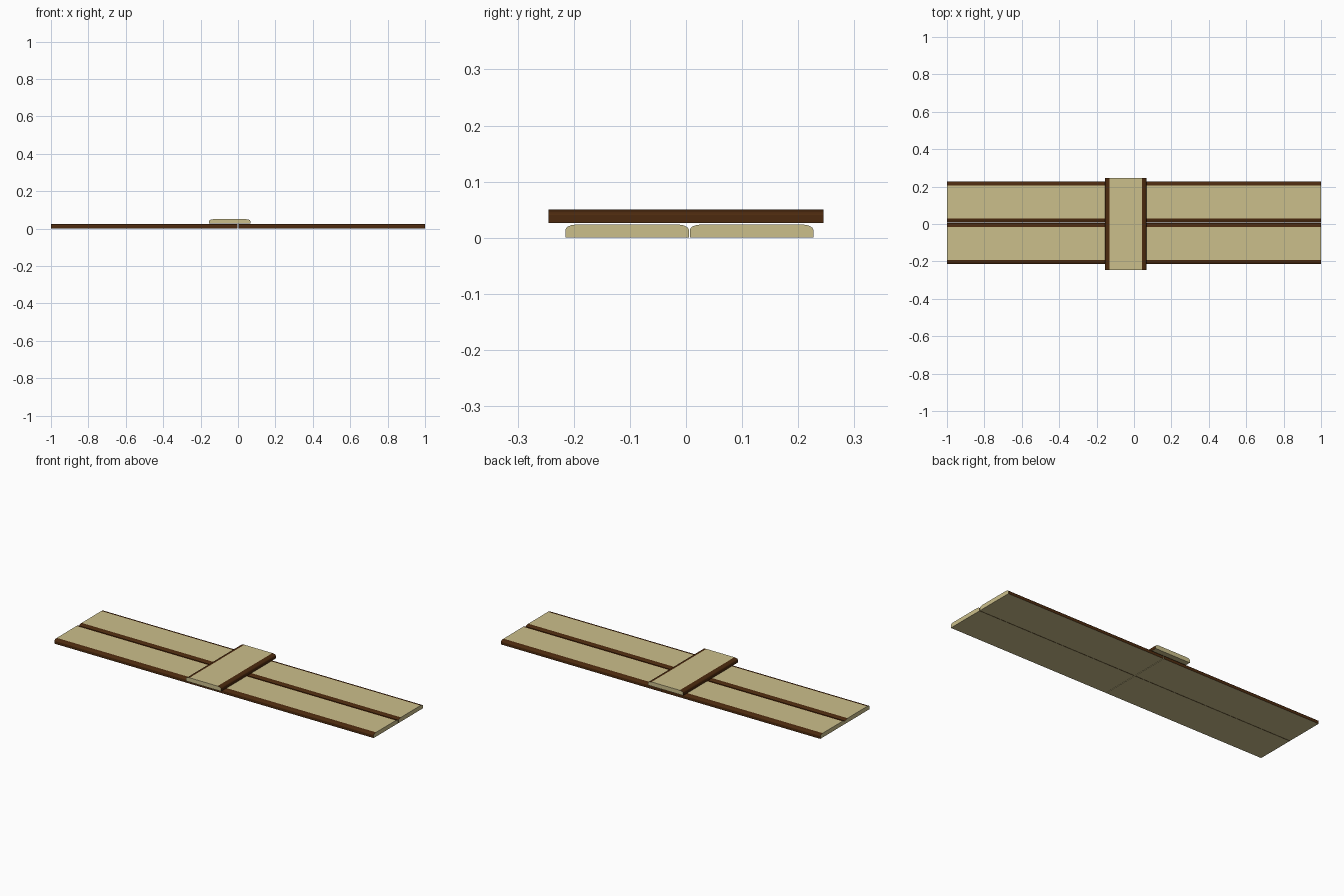
import bpy, bmesh
from mathutils import Matrix

if "Cube" in bpy.data.objects:
    bpy.data.objects.remove(bpy.data.objects["Cube"])


def make_material(name, rgb):
    m = bpy.data.materials.new(name)
    m.diffuse_color = (*rgb, 1)
    m.use_nodes = True
    m.node_tree.nodes["Principled BSDF"].inputs["Base Color"].default_value = m.diffuse_color
    return m


TAN = make_material("pale_wood", (0.60, 0.52, 0.26))
BROWN = make_material("dark_bark", (0.072, 0.023, 0.0045))

WIDTH, HEIGHT = 0.22, 0.024
# rounded edge of the plank: (inset from side, height)
EDGE = [(0, 0), (0, 0.0145), (0.0015, 0.0175), (0.0045, 0.020),
        (0.011, 0.0225), (0.022, HEIGHT)]


def plank(name, length, center, turned=False):
    """Plank along x with rounded bark edges, tan top, bottom and ends."""
    half = WIDTH / 2
    profile = [(-half + i, z) for i, z in EDGE]
    profile += [(half - i, z) for i, z in reversed(EDGE)]
    bm = bmesh.new()
    face = bm.faces.new([bm.verts.new((-length / 2, y, z)) for y, z in profile])
    ext = bmesh.ops.extrude_face_region(bm, geom=[face], use_keep_orig=True)
    moved = [g for g in ext["geom"] if isinstance(g, bmesh.types.BMVert)]
    bmesh.ops.translate(bm, verts=moved, vec=(length, 0, 0))
    bmesh.ops.recalc_face_normals(bm, faces=bm.faces[:])
    # bark on every face that leans sideways
    for f in bm.faces:
        f.material_index = 1 if abs(f.normal.y) > 0.05 else 0
    if turned:
        bm.transform(Matrix.Rotation(1.5707963, 4, 'Z'))
    me = bpy.data.meshes.new(name)
    bm.to_mesh(me)
    bm.free()
    me.materials.append(TAN)
    me.materials.append(BROWN)
    ob = bpy.data.objects.new(name, me)
    ob.location = center
    bpy.context.collection.objects.link(ob)
    return ob


# four long planks lying on the ground, in two rows
GAP = 0.003
for side, sx in (("left", -1), ("right", 1)):
    for row, y in (("front", -0.105), ("back", 0.117)):
        plank(f"{row}_{side}_plank", 1 - GAP / 2, (sx * (0.5 + GAP / 4), y, 0))

# short plank lying across the joint
plank("cross_plank", 0.49, (-0.044, 0, 0.026), turned=True)
